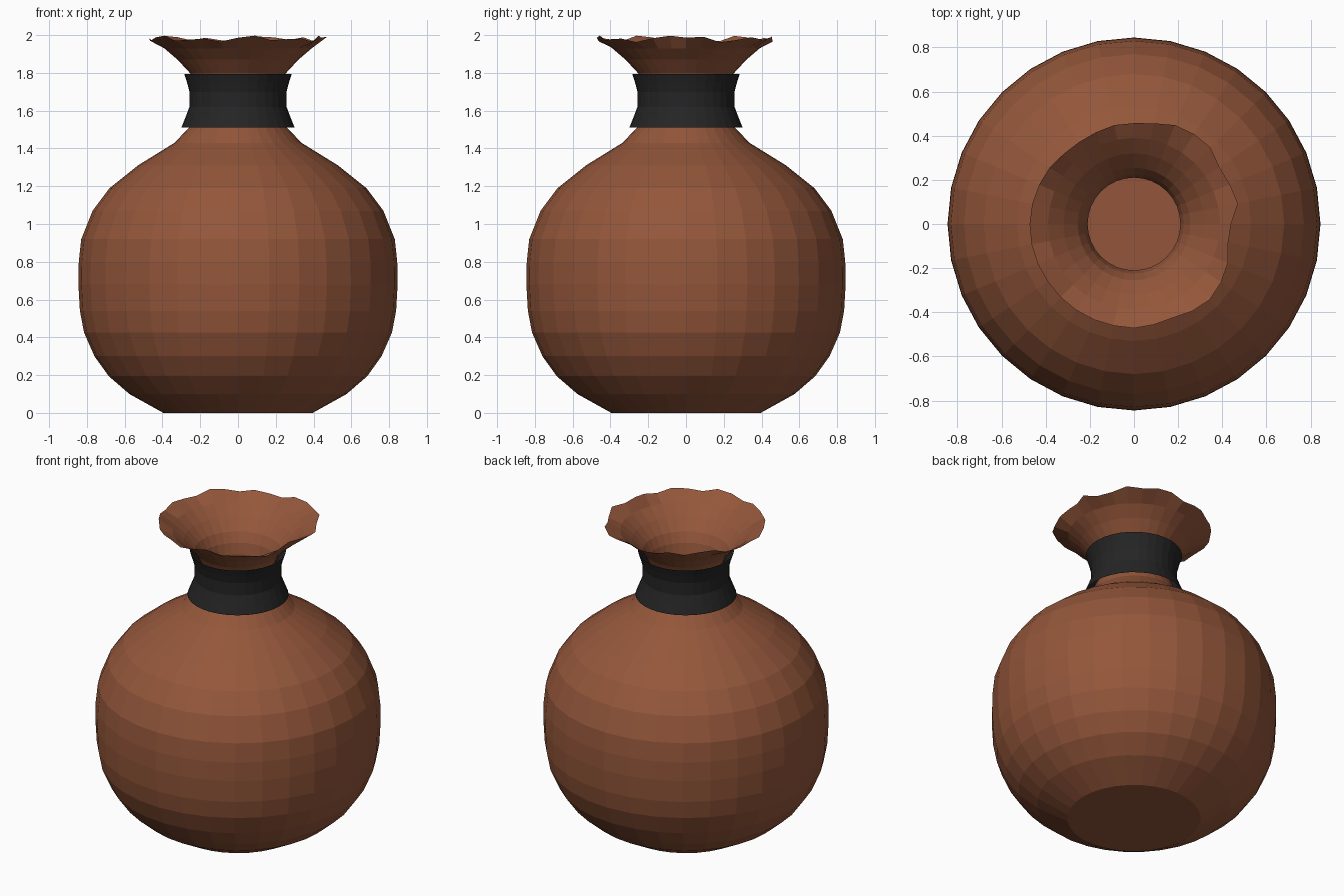
import bpy, bmesh, math

if "Cube" in bpy.data.objects:
    bpy.data.objects.remove(bpy.data.objects["Cube"])

SIDES = 32


def material(name, rgb):
    m = bpy.data.materials.new(name)
    m.diffuse_color = (*rgb, 1)
    m.use_nodes = True
    m.node_tree.nodes["Principled BSDF"].inputs["Base Color"].default_value = m.diffuse_color
    return m


def lathe(name, profile, mat, close_bottom=False, edge=None):
    """Turn a (radius, z) profile into a flat-shaded open shell; edge = optional uneven last ring."""
    bm = bmesh.new()
    rings = []
    for r, z in profile:
        rings.append([(r, z)] * SIDES)
    if edge:
        rings.append(edge)
    verts = []
    for ring in rings:
        row = []
        for i, (r, z) in enumerate(ring):
            a = 2 * math.pi * i / SIDES
            row.append(bm.verts.new((r * math.cos(a), r * math.sin(a), z)))
        verts.append(row)
    for lo, hi in zip(verts, verts[1:]):
        for i in range(SIDES):
            j = (i + 1) % SIDES
            bm.faces.new((lo[i], lo[j], hi[j], hi[i]))
    if close_bottom:
        bm.faces.new(verts[0][::-1])
    me = bpy.data.meshes.new(name)
    bm.to_mesh(me)
    bm.free()
    me.materials.append(mat)
    ob = bpy.data.objects.new(name, me)
    bpy.context.collection.objects.link(ob)
    return ob


clay = material("brown clay", (0.295, 0.094, 0.043))
black = material("black band", (0.018, 0.018, 0.018))

# Uneven rim: radius and height around the mouth, starting at +x
rim_r = [0.44, 0.48, 0.47, 0.465, 0.49, 0.49, 0.485, 0.465,
         0.457, 0.457, 0.45, 0.447, 0.45, 0.46, 0.465, 0.47,
         0.473, 0.473, 0.472, 0.47, 0.47, 0.47, 0.47, 0.47,
         0.472, 0.465, 0.46, 0.475, 0.485, 0.475, 0.46, 0.435]
rim_z = [1.98 + 0.012 * math.sin(2.1 * i) + 0.008 * math.sin(5.3 * i + 1) for i in range(SIDES)]

# Pot body, neck and flared mouth as one open shell
body = [(0.395, 0), (0.575, 0.10), (0.685, 0.195), (0.76, 0.30), (0.815, 0.425),
        (0.837, 0.54), (0.845, 0.68), (0.843, 0.80), (0.83, 0.92), (0.77, 1.07),
        (0.68, 1.19), (0.53, 1.31), (0.336, 1.43), (0.26, 1.51), (0.22, 1.60),
        (0.21, 1.67), (0.225, 1.74), (0.255, 1.80), (0.32, 1.87), (0.39, 1.93)]
lathe("pot_body", body, clay, True, list(zip(rim_r, rim_z)))

# Dark band around the neck
lathe("neck_band", [(0.30, 1.51), (0.278, 1.565), (0.257, 1.62), (0.257, 1.70),
                    (0.27, 1.75), (0.285, 1.795)], black)
